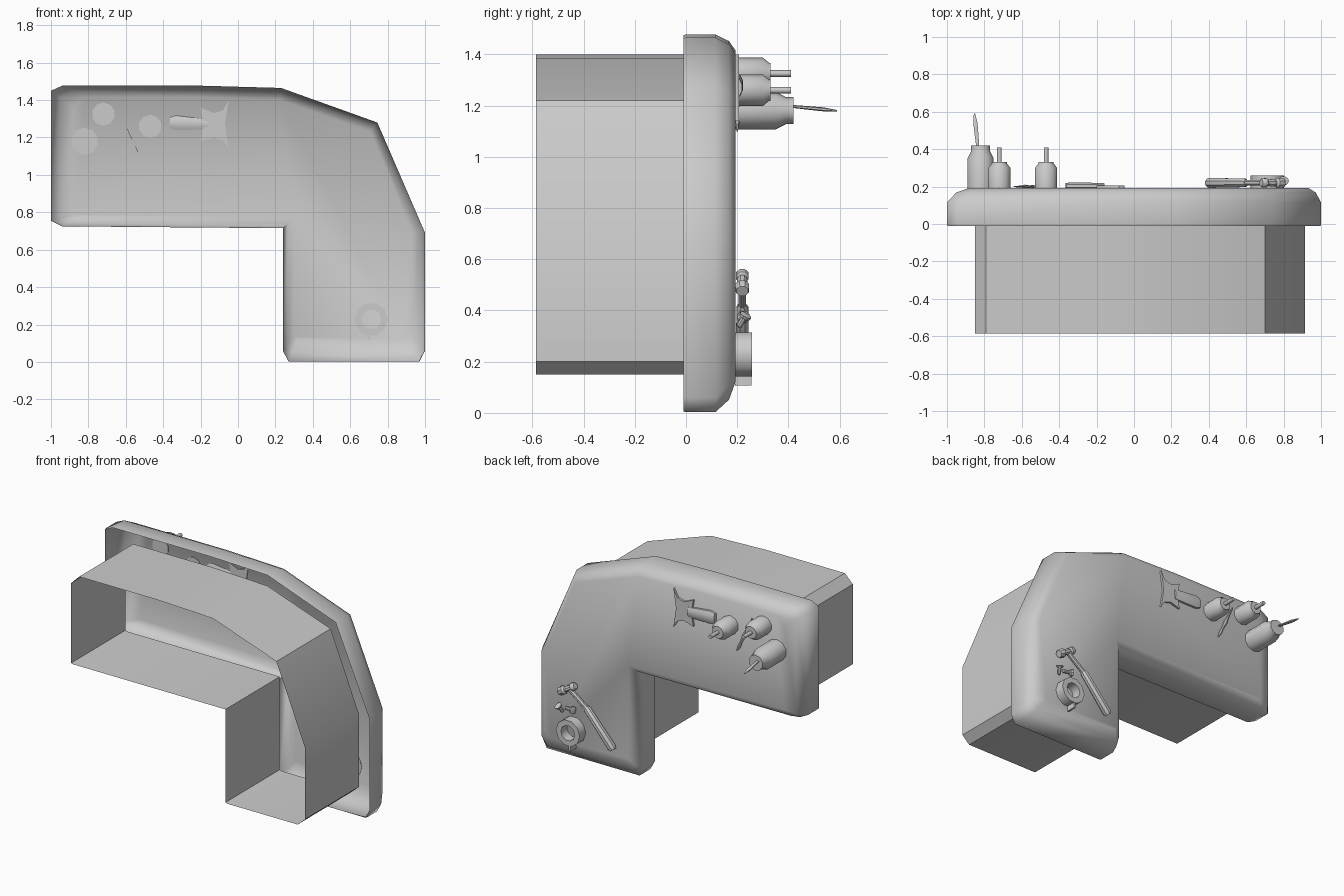
import bpy, bmesh, math
from mathutils import Vector

if "Cube" in bpy.data.objects:
    bpy.data.objects.remove(bpy.data.objects["Cube"])

# matching outlines (x, z): worktop edge and skirt
OUTER = [(-1, 1.45), (-.94, 1.477), (-.2, 1.477), (.23, 1.465), (.745, 1.28), (1, .69), (1, .06),
         (.97, .003), (.27, .003), (.24, .06), (.24, .715), (-.94, .725), (-1, .755)]
INNER = [(-.85, 1.34), (-.79, 1.4), (-.2, 1.4), (.22, 1.385), (.7, 1.22), (.915, .69), (.915, .2),
         (.86, .15), (.33, .15), (.315, .155), (.315, .79), (-.84, .79), (-.85, .795)]


def finish(name, bm, angle=40):
    bmesh.ops.recalc_face_normals(bm, faces=bm.faces)
    me = bpy.data.meshes.new(name)
    bm.to_mesh(me)
    bm.free()
    ob = bpy.data.objects.new(name, me)
    bpy.context.collection.objects.link(ob)
    bpy.ops.object.select_all(action='DESELECT')
    ob.select_set(True)
    bpy.context.view_layer.objects.active = ob
    bpy.ops.object.shade_smooth_by_angle(angle=math.radians(angle))
    return ob


def loft(name, rings, start=False, end=False, closed=False, angle=40):
    """Skin a list of closed point rings."""
    bm = bmesh.new()
    vs = [[bm.verts.new(p) for p in r] for r in rings]
    if closed:
        vs.append(vs[0])
    n = len(rings[0])
    for a, b in zip(vs, vs[1:]):
        for i in range(n):
            j = (i + 1) % n
            bm.faces.new((a[i], a[j], b[j], b[i]))
    if start:
        bm.faces.new(vs[0][::-1])
    if end:
        bm.faces.new(vs[-1])
    return finish(name, bm, angle)


def lathe(name, a, b, profile, sides=8, flat=1.0):
    """Turn (t, radius) along the line a-b; flat squashes one cross axis."""
    a, b = Vector(a), Vector(b)
    d = b - a
    up = Vector((0, 0, 1)) if abs(d.normalized().y) > .7 else Vector((0, 1, 0))
    u = d.cross(up).normalized()
    v = u.cross(d).normalized()
    rings = []
    for t, r in profile:
        rings.append([a + d * t + u * (r * math.cos(k)) + v * (r * flat * math.sin(k))
                      for k in [math.tau * (i + .5) / sides for i in range(sides)]])
    return loft(name, rings, True, True)


def outline(y, t):
    return [(o[0] + (i[0] - o[0]) * t, y, o[1] + (i[1] - o[1]) * t) for o, i in zip(OUTER, INNER)]


# open-backed worktop with a rounded rim, and the skirt behind it
loft("worktop", [outline(-.01, .02), outline(0, 0), outline(.115, 0), outline(.168, .33),
                 outline(.193, .8)], end=True, angle=70)
loft("skirt", [outline(-.585, 1), outline(0, 1)])

# large jar with a brush standing in it
lathe("large_jar", (-.82, .19, 1.18), (-.82, .42, 1.18),
      [(0, .073), (.7, .073), (.87, .053), (1, .053)], 10)
lathe("standing_brush", (-.832, .38, 1.2), (-.853, .59, 1.18),
      [(0, .008), (.5, .012), (.75, .013), (1, .004)], 6, .6)

# two small bottles with nozzles
for i, (x, z) in enumerate([(-.72, 1.325), (-.47, 1.26)]):
    lathe(f"bottle_{i}", (x, .19, z), (x, .41, z),
          [(0, .062), (.5, .062), (.61, .042), (.64, .042), (.64, .013), (1, .013)], 10)

# thin brush lying between the bottles
lathe("lying_brush", (-.525, .2, 1.1), (-.64, .2, 1.35),
      [(0, .004), (.12, .012), (.3, .009), (.5, .015), (.62, .009), (1, .004)], 6, .7)

# flat scraper: waisted blade and rounded handle
blade = [(-.05, 1.4), (-.08, 1.345), (-.13, 1.33), (-.2, 1.36), (-.185, 1.27), (-.2, 1.18),
         (-.13, 1.2), (-.08, 1.185), (-.05, 1.14), (-.07, 1.27)]
loft("scraper_blade", [[(x, y, z) for x, z in blade] for y in (.188, .207)], True, True)
lathe("scraper_handle", (-.16, .203, 1.27), (-.365, .203, 1.28),
      [(0, .035), (.3, .04), (.85, .046), (1, .036)], 8, .47)

# hammer: grip, shaft and cross head
lathe("hammer_grip", (.395, .22, .185), (.6, .22, .42),
      [(0, .022), (.06, .029), (.6, .026), (.95, .025), (1, .018)])
lathe("hammer_shaft", (.59, .22, .41), (.735, .22, .52), [(0, .016), (1, .016)])
lathe("hammer_head", (.8, .22, .475), (.68, .22, .545),
      [(0, .024), (.1, .029), (.28, .029), (.36, .017), (.55, .021), (.72, .017),
       (.78, .026), (.94, .026), (1, .02)])

# tape ring with its loose end
ring = []
for r, y in [(.09, .19), (.09, .258), (.052, .258), (.052, .19)]:
    ring.append([(.712 + r * math.cos(math.tau * i / 10), y, .228 + r * math.sin(math.tau * i / 10))
                 for i in range(10)])
loft("tape_ring", ring, closed=True)
bm = bmesh.new()
bmesh.ops.create_cube(bm, size=1)
bmesh.ops.scale(bm, vec=(.012, .065, .05), verts=bm.verts)
bmesh.ops.translate(bm, vec=(.7, .224, .132), verts=bm.verts)
finish("tape_end", bm)

# two loose screws
for i, (a, b) in enumerate([((.805, .235, .385), (.785, .205, .335)),
                            ((.69, .225, .375), (.765, .21, .37))]):
    lathe(f"screw_{i}", a, b, [(0, .016), (.05, .026), (.25, .022), (.3, .012), (.9, .012), (1, .004)])
